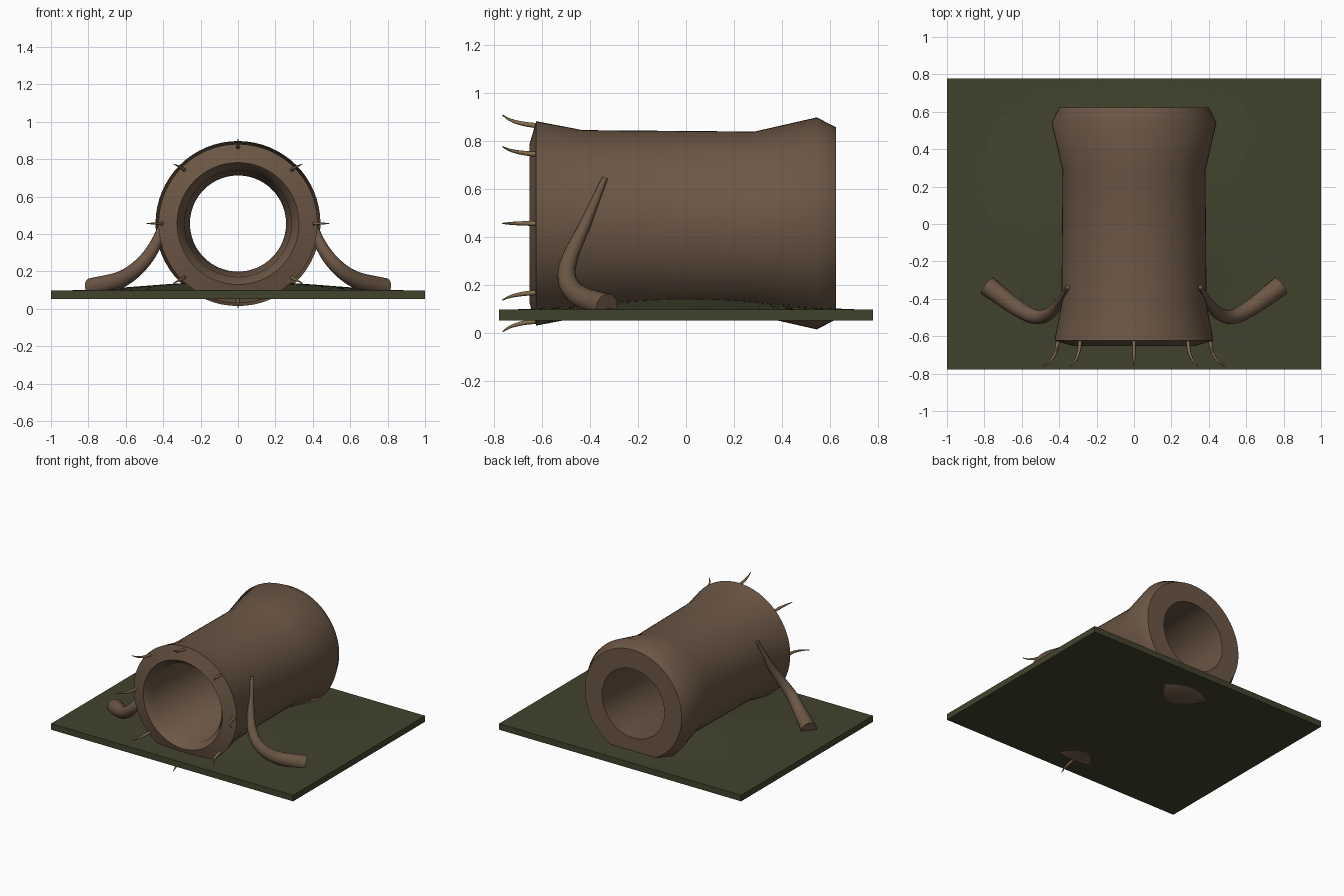
import bpy, bmesh
from math import sin, cos, pi, radians
from mathutils import Vector

old = bpy.data.objects.get("Cube")
if old:
    bpy.data.objects.remove(old, do_unlink=True)

AXIS_Z = 0.456


def material(name, rgb):
    m = bpy.data.materials.new(name)
    m.use_nodes = True
    m.diffuse_color = (*rgb, 1)
    m.node_tree.nodes["Principled BSDF"].inputs["Base Color"].default_value = (*rgb, 1)
    return m


bark = material("bark brown", (0.15, 0.095, 0.06))
moss = material("moss green", (0.055, 0.055, 0.027))
thorn = material("thorn tan", (0.24, 0.16, 0.08))


def finish(name, bm, mat, angle=45):
    bmesh.ops.recalc_face_normals(bm, faces=bm.faces)
    mesh = bpy.data.meshes.new(name)
    bm.to_mesh(mesh)
    bm.free()
    mesh.materials.append(mat)
    ob = bpy.data.objects.new(name, mesh)
    bpy.context.collection.objects.link(ob)
    bpy.ops.object.select_all(action='DESELECT')
    ob.select_set(True)
    bpy.context.view_layer.objects.active = ob
    bpy.ops.object.shade_smooth_by_angle(angle=radians(angle))
    return ob


def bridge(bm, a, b):
    n = len(a)
    for i in range(n):
        bm.faces.new((a[i], a[(i + 1) % n], b[(i + 1) % n], b[i]))


def smooth_path(points, steps):
    """Catmull-Rom samples of (x, y, z, radius) points."""
    p = [Vector(q) for q in points]
    p = [2 * p[0] - p[1]] + p + [2 * p[-1] - p[-2]]
    out = []
    for i in range(1, len(p) - 2):
        a, b, c, d = p[i - 1:i + 3]
        for s in range(steps):
            t = s / steps
            out.append(0.5 * (2 * b + (c - a) * t + (2 * a - 5 * b + 4 * c - d) * t * t
                              + (3 * b - a - 3 * c + d) * t ** 3))
    return out + [p[-2]]


def tapered_tube(name, points, mat, sides, steps=6):
    path = smooth_path(points, steps)
    bm = bmesh.new()
    rings, normal = [], None
    for i, q in enumerate(path):
        tangent = (path[min(i + 1, len(path) - 1)] - path[max(i - 1, 0)]).to_3d().normalized()
        if normal is None:
            normal = tangent.orthogonal()
        normal = (normal - tangent * normal.dot(tangent)).normalized()
        side = tangent.cross(normal)
        rings.append([bm.verts.new(q.to_3d() + q.w * (normal * cos(a) + side * sin(a)))
                      for a in (2 * pi * k / sides for k in range(sides))])
    for a, b in zip(rings, rings[1:]):
        bridge(bm, a, b)
    bm.faces.new(rings[0])
    bm.faces.new(rings[-1])
    return finish(name, bm, mat)


# Hollow log: closed (y, radius) profile turned about the y axis
profile = [(-0.652, 0.326), (-0.623, 0.425), (-0.43, 0.388), (0.285, 0.382),
           (0.544, 0.441), (0.623, 0.40), (0.623, 0.257), (-0.6, 0.285)]
bm = bmesh.new()
SIDES = 64
rings = [[bm.verts.new((r * sin(2 * pi * k / SIDES), y, AXIS_Z + r * cos(2 * pi * k / SIDES)))
          for k in range(SIDES)] for y, r in profile]
for a, b in zip(rings, rings[1:] + rings[:1]):
    bridge(bm, a, b)
finish("hollow_log", bm, bark)

# Ground slab with a low mound under the log
bm = bmesh.new()
bmesh.ops.create_cube(bm, size=1)
for v in bm.verts:
    v.co = (v.co.x * 2, v.co.y * 1.555, 0.075 + v.co.z * 0.045)
top = [e for e in bm.edges if all(v.co.z > 0.08 for v in e.verts)]
bmesh.ops.subdivide_edges(bm, edges=top, cuts=23, use_grid_fill=True)
for v in bm.verts:
    if v.co.z > 0.08:
        v.co.z += 0.05 * (cos(v.co.x * pi / 2) * cos(v.co.y * pi / 1.555)) ** 2
finish("mossy_ground", bm, moss)

# Roots on both sides, thin at the trunk and thick at the ground
root = [(0.355, -0.337, 0.645, 0.012), (0.40, -0.42, 0.45, 0.024),
        (0.455, -0.48, 0.32, 0.033), (0.53, -0.495, 0.225, 0.039),
        (0.63, -0.445, 0.155, 0.045), (0.785, -0.33, 0.11, 0.054)]
for name, s in (("left_root", 1), ("right_root", -1)):
    tapered_tube(name, [(s * x, y, z, r) for x, y, z, r in root], bark, 16)

# Curved thorns around the front rim: (y, sideways radius, vertical radius, thickness)
spike = [(-0.61, 0.405, 0.405, 0.011), (-0.68, 0.417, 0.415, 0.009),
         (-0.73, 0.445, 0.43, 0.006), (-0.764, 0.487, 0.451, 0.002)]
for k in range(8):
    a = k * pi / 4
    tapered_tube(f"thorn_{k + 1}",
                 [(rx * sin(a), y, AXIS_Z + rz * cos(a), w) for y, rx, rz, w in spike],
                 thorn, 8, 4)
